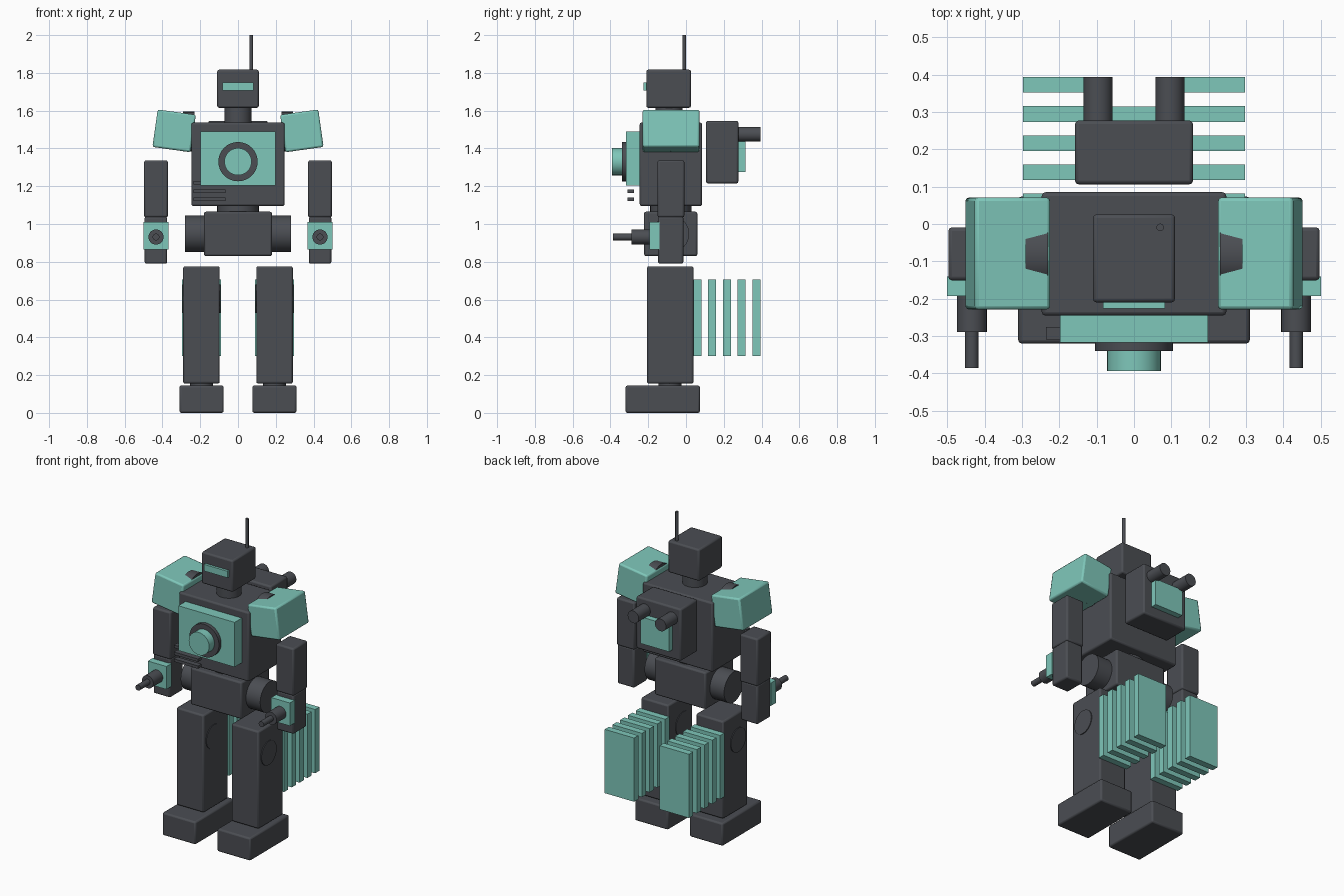
import bpy
from math import radians

if "Cube" in bpy.data.objects:
    bpy.data.objects.remove(bpy.data.objects["Cube"])


def material(name, rgb):
    m = bpy.data.materials.new(name)
    m.use_nodes = True
    m.diffuse_color = (*rgb, 1)
    m.node_tree.nodes["Principled BSDF"].inputs["Base Color"].default_value = (*rgb, 1)
    return m


DARK = material("dark_grey_metal", (0.07, 0.075, 0.086))
TEAL = material("pale_teal", (0.21, 0.57, 0.49))


def box(name, x, y, z, mat=DARK, bevel=0.01, tilt=0):
    """Box from (min, max) ranges, optionally bevelled and tilted about y."""
    spans = (x, y, z)
    bpy.ops.mesh.primitive_cube_add(size=1, location=[sum(s) / 2 for s in spans])
    ob = bpy.context.object
    ob.name = name
    ob.scale = [s[1] - s[0] for s in spans]
    bpy.ops.object.transform_apply(location=False, rotation=False, scale=True)
    ob.rotation_euler.y = radians(tilt)
    ob.data.materials.append(mat)
    if bevel:
        mod = ob.modifiers.new("soft_edges", "BEVEL")
        mod.width, mod.segments = bevel, 2
        bpy.ops.object.shade_smooth_by_angle(angle=radians(35))
    return ob


def rod(name, axis, radius, span, centre, mat=DARK):
    """Cylinder along an axis; centre gives the other two coordinates."""
    loc = list(centre)
    loc.insert("xyz".index(axis), sum(span) / 2)
    turn = {"x": (0, radians(90), 0), "y": (radians(90), 0, 0), "z": (0, 0, 0)}[axis]
    bpy.ops.mesh.primitive_cylinder_add(vertices=32, radius=radius, depth=span[1] - span[0],
                                        location=loc, rotation=turn)
    ob = bpy.context.object
    ob.name = name
    ob.data.materials.append(mat)
    bpy.ops.object.shade_smooth_by_angle(angle=radians(35))
    return ob


# Head
box("head", (-0.11, 0.11), (-0.21, 0.026), (1.615, 1.817))
box("visor", (-0.083, 0.083), (-0.226, -0.2), (1.708, 1.75), TEAL, 0)
rod("antenna", "z", 0.01, (1.8, 2.0), (0.07, -0.009))
rod("neck", "z", 0.072, (1.5, 1.63), (0, -0.09))

# Torso
box("chest", (-0.247, 0.247), (-0.245, 0.085), (1.095, 1.537))
box("chest_plate", (-0.198, 0.198), (-0.317, -0.24), (1.205, 1.49), TEAL, 0)
rod("core_ring", "y", 0.104, (-0.34, -0.3), (0, 1.33))
rod("core_lens", "y", 0.072, (-0.393, -0.32), (0, 1.33), TEAL)
for i in range(3):
    z = 1.13 + 0.044 * i
    box(f"vent_slat_{i + 1}", (-0.235, -0.065), (-0.309, -0.275), (z - 0.009, z + 0.009), bevel=0)
rod("waist", "z", 0.11, (1.05, 1.11), (0, -0.08))
box("pelvis", (-0.18, 0.18), (-0.222, 0.06), (0.83, 1.065))

# Backpack
box("backpack", (-0.158, 0.158), (0.106, 0.277), (1.215, 1.546))
box("backpack_panel", (-0.1, 0.1), (0.27, 0.314), (1.275, 1.445), TEAL, 0)

# Paired parts on each side
for side, s in (("left", 1), ("right", -1)):
    def sx(a, b):
        return tuple(sorted((s * a, s * b)))

    rod(f"{side}_thruster", "y", 0.039, (0.25, 0.394), (s * 0.096, 1.475))

    # Arm
    rod(f"{side}_shoulder_joint", "x", 0.105, sx(0.23, 0.29), (-0.08, 1.49))
    box(f"{side}_shoulder_pad", sx(0.236, 0.44), (-0.229, 0.071), (1.393, 1.593), TEAL,
        tilt=-8 * s)
    box(f"{side}_upper_arm", sx(0.371, 0.497), (-0.151, -0.009), (1.035, 1.337))
    box(f"{side}_forearm", sx(0.375, 0.494), (-0.148, -0.014), (0.79, 1.04))
    box(f"{side}_arm_plate", sx(0.369, 0.5), (-0.193, -0.14), (0.864, 1.01), TEAL, 0)
    rod(f"{side}_gun_housing", "y", 0.04, (-0.289, -0.18), (s * 0.434, 0.931))
    rod(f"{side}_gun_barrel", "y", 0.018, (-0.386, -0.28), (s * 0.434, 0.931))

    # Leg
    rod(f"{side}_hip_joint", "x", 0.097, sx(0.15, 0.28), (-0.08, 0.948))
    box(f"{side}_leg", sx(0.097, 0.29), (-0.207, 0.04), (0.155, 0.776))
    rod(f"{side}_knee_disc", "x", 0.076, sx(0.093, 0.295), (-0.108, 0.605))
    rod(f"{side}_ankle", "z", 0.06, (0.12, 0.17), (s * 0.193, -0.085))
    box(f"{side}_foot", sx(0.076, 0.31), (-0.32, 0.074), (0, 0.145))

    # Radiator fins behind the leg
    for i in range(5):
        y = 0.06 + 0.0782 * i
        box(f"{side}_radiator_fin_{i + 1}", sx(0.09, 0.297), (y - 0.021, y + 0.021),
            (0.3, 0.706), TEAL, 0)
